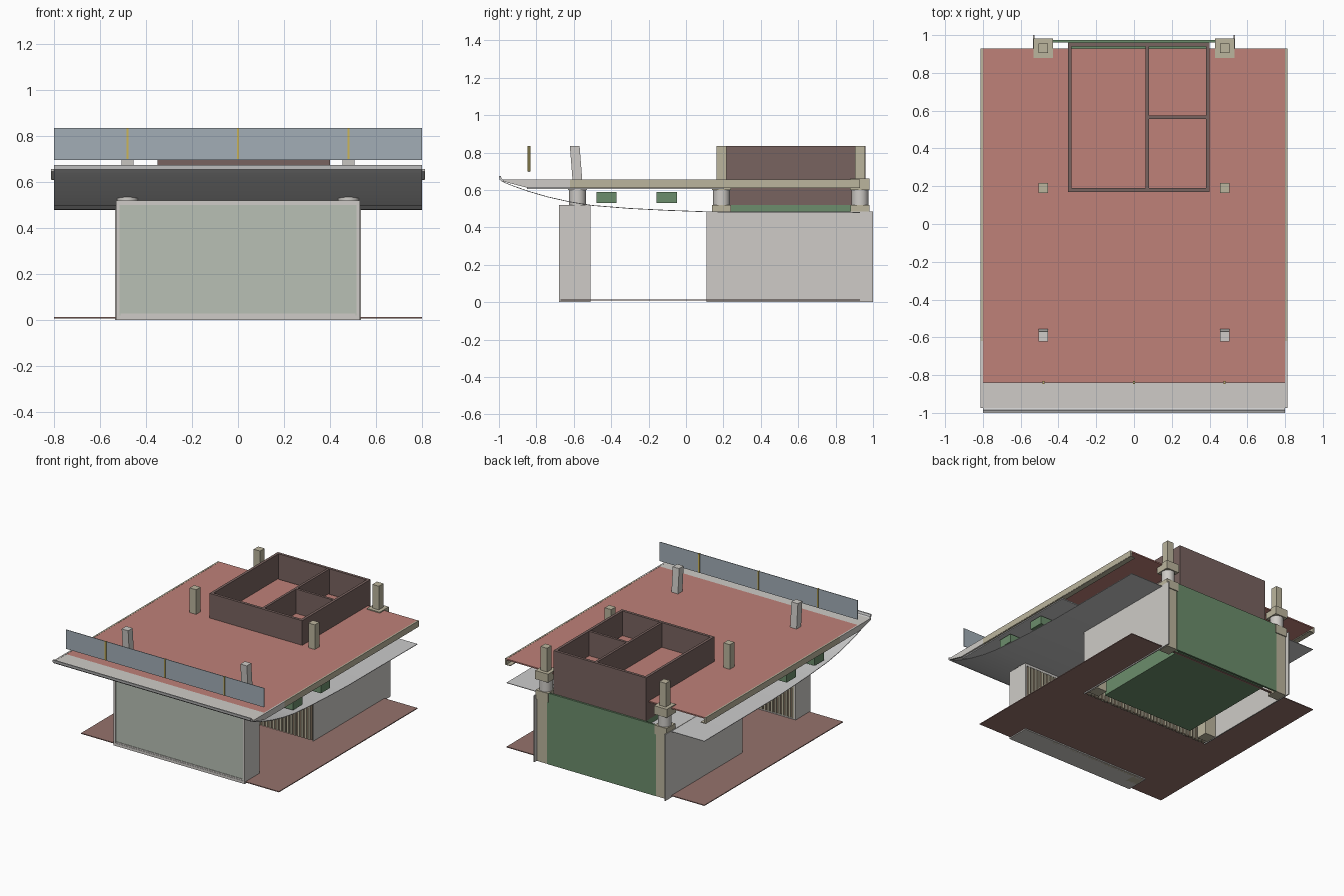
import bpy, bmesh
from mathutils import Vector

if "Cube" in bpy.data.objects:
    bpy.data.objects.remove(bpy.data.objects["Cube"])

mats = {}
def mat(name, rgb):
    m = bpy.data.materials.new(name)
    m.diffuse_color = (*rgb, 1)
    m.use_nodes = True
    m.node_tree.nodes["Principled BSDF"].inputs["Base Color"].default_value = m.diffuse_color
    mats[name] = m
for n, c in {"terracotta": (.52, .22, .19), "brown": (.19, .125, .115), "paving": (.30, .17, .15),
             "green": (.15, .27, .15), "beige": (.50, .46, .34), "plaster": (.62, .60, .57),
             "pane": (.48, .53, .46), "glass": (.36, .42, .47), "brass": (.60, .46, .10),
             "wood": (.30, .22, .15), "metal": (.55, .56, .57)}.items():
    mat(n, c)

def finish(name, bm, m):
    bmesh.ops.recalc_face_normals(bm, faces=bm.faces)
    me = bpy.data.meshes.new(name)
    bm.to_mesh(me)
    bm.free()
    ob = bpy.data.objects.new(name, me)
    bpy.context.collection.objects.link(ob)
    me.materials.append(mats[m])
    return ob

def boxes(name, m, ranges, lean=0):
    """One object from boxes (x0,x1,y0,y1,z0,z1); lean shifts the top in y."""
    bm = bmesh.new()
    for x0, x1, y0, y1, z0, z1 in ranges:
        for v in bmesh.ops.create_cube(bm, size=1)["verts"]:
            up = v.co.z > 0
            v.co = Vector((x1 if v.co.x > 0 else x0,
                           (y1 if v.co.y > 0 else y0) + (lean if up else 0),
                           z1 if up else z0))
    return finish(name, bm, m)

def around(x, y, r, z0, z1):
    return (x - r, x + r, y - r, y + r, z0, z1)

def extrude_x(name, m, pts, x0, x1):
    """Closed y-z outline extruded along x."""
    bm = bmesh.new()
    f = bm.faces.new([bm.verts.new((x0, y, z)) for y, z in pts])
    g = bmesh.ops.extrude_face_region(bm, geom=[f])["geom"]
    bmesh.ops.translate(bm, vec=(x1 - x0, 0, 0), verts=[v for v in g if isinstance(v, bmesh.types.BMVert)])
    return finish(name, bm, m)

def smooth(ob):
    bpy.ops.object.select_all(action='DESELECT')
    ob.select_set(True)
    bpy.context.view_layer.objects.active = ob
    bpy.ops.object.shade_smooth_by_angle(angle=0.6)

# Paving, open under the rear room
boxes("paving", "paving", [(-.8, .8, -.67, .12, .008, .014), (-.8, -.53, .12, .93, .008, .014),
                           (.53, .8, .12, .93, .008, .014), (-.53, .53, .915, .93, .008, .014)])

# Front shop box: frame, recessed pane, sill strip
boxes("front_box_frame", "plaster", [(-.53, -.515, -.68, -.51, 0, .52), (.515, .53, -.68, -.51, 0, .52),
                                     (-.515, .515, -.68, -.51, .5, .52), (-.515, .515, -.68, -.51, 0, .02)])
boxes("front_pane", "pane", [(-.515, .515, -.674, -.664, .02, .5)])
boxes("front_sill", "plaster", [(-.51, .51, -.678, -.67, .02, .03)])

# Slatted timber walls facing each other across the passage
def slats(name, y, h):
    n = 36
    w = 1.03 / n
    boxes(name + "_backing", "wood", [(-.515, .515, y - .004, y + .004, 0, h)])
    boxes(name + "_battens", "beige", [(-.515 + i * w, -.515 + (i + .55) * w, y - .012, y + .012, 0, h) for i in range(n)])
slats("front_slats", -.523, .5)
slats("rear_slats", .125, .48)

# Rear room: side walls, back wall, inner core
boxes("rear_side_walls", "plaster", [(s * .53 - .004, s * .53 + .004, .11, 1, 0, .485) for s in (-1, 1)])
boxes("back_wall", "green", [(-.44, .44, .962, .975, 0, .52)])
boxes("room_core", "green", [(-.35, .40, .17, .96, .012, .52)])

# Parapet rooms rising through the roof
t = .02
boxes("roof_rooms", "brown", [(-.35, -.35 + t, .17, .96, .52, .835), (.40 - t, .40, .17, .96, .52, .835),
                              (-.33, .38, .17, .17 + t, .52, .835), (-.33, .38, .96 - t, .96, .52, .835),
                              (.062, .08, .19, .94, .52, .833), (.08, .38, .557, .575, .52, .833)])

# Columns: shaft, capital, drum, collar, stub above the roof
for label, y in (("front", -.58), ("middle", .19), ("rear", .93)):
    xs = (-.48, .48)
    m = "plaster" if label == "front" else "beige"
    boxes(label + "_column_shafts", "beige", [around(x, y, .043, 0, .46) for x in xs])
    boxes(label + "_capitals", "beige", [around(x, y, .05, .455, .52) for x in xs])
    boxes(label + "_collars", m, [around(x, y, .052, .6, .662) for x in xs] if label == "rear"
          else [around(x, y, .05, .6, .65) for x in xs])
    boxes(label + "_roof_posts", m, [around(x, y, .026, .645, .835) for x in xs],
          lean=-.015 if label == "front" else 0)
    for x in xs:
        bm = bmesh.new()
        bmesh.ops.create_cone(bm, cap_ends=True, segments=24, radius1=.045, radius2=.045, depth=.085)
        bmesh.ops.translate(bm, vec=(x, y, .56), verts=bm.verts)
        smooth(finish(label + "_drum", bm, "plaster"))

# Roof sheet, underside deck, edge channels
boxes("roof", "terracotta", [(-.8, .8, -.84, .93, .646, .655)])
boxes("roof_deck", "metal", [(-.8, .8, -.85, .2, .604, .612)])
boxes("roof_edge_channels", "beige", [r for s in (-1, 1) for r in (
    (s * .806 - .006, s * .806 + .006, -.62, .93, .612, .656),
    (s * .79 - .02, s * .79 + .02, -.62, .93, .61, .615))])
for s in (-1, 1):
    extrude_x("edge_nose", "plaster", [(-.62, .612), (-.85, .612), (-.975, .645), (-.975, .656), (-.62, .656)],
              s * .806 - .006, s * .806 + .006)
boxes("cross_beams", "green", [(-.78, .78, y - .054, y + .054, .53, .59) for y in (-.425, -.103)])

# Front eave top and gutter lip
boxes("eave_top", "plaster", [(-.8, .8, -.975, -.84, .646, .655)])
smooth(extrude_x("gutter_lip", "metal", [(-.97, .652), (-.985, .66), (-.99, .674), (-1, .674), (-.997, .655), (-.98, .642)],
                 -.8, .8))

# Curved soffit sheet sweeping from the eave to the back
top = [(-.99, .655), (-.97, .642), (-.92, .622), (-.84, .594), (-.74, .565), (-.62, .538), (-.5, .519),
       (-.3, .503), (-.1, .493), (.12, .485), (.93, .482)]
smooth(extrude_x("soffit", "metal", top + [(y, z - .004) for y, z in reversed(top)], -.8, .8))

# Glass balustrade
boxes("glass_balustrade", "glass", [(-.8, .8, -.842, -.838, .695, .835)])
boxes("balustrade_posts", "brass", [(x - .005, x + .005, -.848, -.832, .70, .835) for x in (-.48, 0, .48)])
